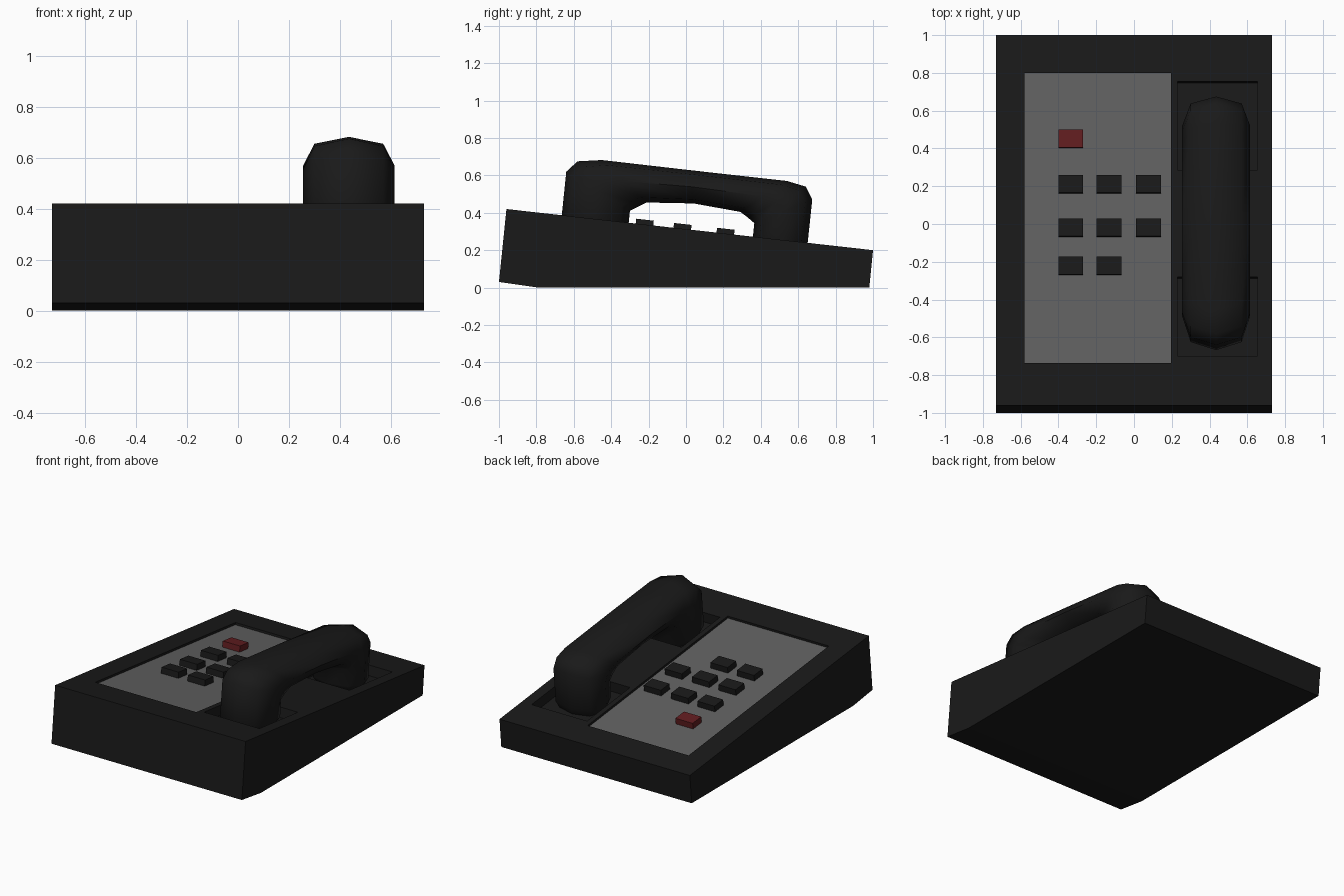
import bpy, bmesh, math
from mathutils import Matrix, Vector

if "Cube" in bpy.data.objects:
    bpy.data.objects.remove(bpy.data.objects["Cube"])

TILT = -math.atan2(0.22, 1.96)          # slope of the top face


def material(name, rgb):
    m = bpy.data.materials.new(name)
    m.diffuse_color = (*rgb, 1)
    m.use_nodes = True
    m.node_tree.nodes["Principled BSDF"].inputs["Base Color"].default_value = m.diffuse_color
    return m


BLACK = material("black_plastic", (0.01, 0.01, 0.01))
GREY = material("grey_plate", (0.12, 0.12, 0.12))
RED = material("red_plastic", (0.12, 0.012, 0.014))


def make(name, bm, mat):
    bmesh.ops.recalc_face_normals(bm, faces=bm.faces)
    me = bpy.data.meshes.new(name)
    bm.to_mesh(me)
    bm.free()
    me.materials.append(mat)
    ob = bpy.data.objects.new(name, me)
    bpy.context.collection.objects.link(ob)
    return ob


def top_box(name, x0, x1, y0, y1, low, high, mat):
    """Box square to the sloped top; low/high are heights relative to it."""
    y = (y0 + y1) / 2
    origin = Vector(((x0 + x1) / 2, y, 0.42 + (y + 0.96) * math.tan(TILT)))
    bm = bmesh.new()
    bmesh.ops.create_cube(bm, size=1, matrix=(
        Matrix.Translation(origin) @ Matrix.Rotation(TILT, 4, 'X')
        @ Matrix.Translation((0, 0, (low + high) / 2))
        @ Matrix.Diagonal((x1 - x0, (y1 - y0) / math.cos(TILT), high - low, 1))))
    return make(name, bm, mat)


# Wedge body from its side profile
bm = bmesh.new()
profile = [(-0.96, 0.42), (-1, 0.03), (-0.79, 0), (0.98, 0), (1, 0.2)]
face = bm.faces.new([bm.verts.new((-0.73, y, z)) for y, z in profile])
ext = bmesh.ops.extrude_face_region(bm, geom=[face])
bmesh.ops.translate(bm, vec=(1.46, 0, 0),
                    verts=[v for v in ext["geom"] if isinstance(v, bmesh.types.BMVert)])
body = make("body", bm, BLACK)

# Keypad recess and the two handset cradles
PLATE = (-0.58, 0.195, -0.735, 0.80)
cuts = [(*PLATE, -0.03), (0.23, 0.655, -0.70, -0.28, -0.07), (0.23, 0.655, 0.285, 0.755, -0.07)]
for x0, x1, y0, y1, depth in cuts:
    cutter = top_box("cutter", x0, x1, y0, y1, depth, 0.1, BLACK)
    cutter.hide_render = True
    mod = body.modifiers.new("recess", 'BOOLEAN')
    mod.operation, mod.solver, mod.object = 'DIFFERENCE', 'EXACT', cutter
    bpy.context.view_layer.objects.active = body
    bpy.ops.object.modifier_apply(modifier=mod.name)
    bpy.data.objects.remove(cutter)

# Keypad plate and buttons
top_box("keypad_plate", *PLATE, -0.03, -0.015, GREY)


def button(name, x, y, mat):
    top_box(name, x - 0.066, x + 0.066, y - 0.047, y + 0.047, -0.02, 0.026, mat)


cols = (-0.335, -0.132, 0.077)
for row, (y, count) in enumerate([(0.21, 3), (-0.02, 3), (-0.222, 2)]):
    for col in range(count):
        button(f"button_{row}_{col}", cols[col], y, BLACK)
button("red_button", cols[0], 0.45, RED)

# Handset: octagonal rings between outer and inner side-view points
rings = [((-0.65, 0.312), (-0.33, 0.276)), ((-0.668, 0.35), (-0.31, 0.31)),
         ((-0.64, 0.62), (-0.30, 0.41)), ((-0.58, 0.675), (-0.26, 0.43)),
         ((-0.45, 0.682), (-0.21, 0.455)), ((0.02, 0.628), (0.04, 0.45)),
         ((0.54, 0.57), (0.29, 0.405)), ((0.64, 0.54), (0.33, 0.375)),
         ((0.675, 0.47), (0.365, 0.345)), ((0.648, 0.215), (0.355, 0.245)),
         ((0.625, 0.172), (0.38, 0.199))]
octagon = [(0, 1), (0.75, 0.76), (1, 0), (0.75, -0.76),
           (0, -1), (-0.75, -0.76), (-1, 0), (-0.75, 0.76)]
bm = bmesh.new()
loops = []
for i, (outer, inner) in enumerate(rings):
    o, n = Vector(outer), Vector(inner)
    half = 0.155 if i in (0, len(rings) - 1) else 0.18
    loops.append([bm.verts.new((0.435 + half * u, *((o + n) / 2 + (o - n) / 2 * v)))
                  for u, v in octagon])
for a, b in zip(loops, loops[1:]):
    for k in range(8):
        bm.faces.new((a[k], a[(k + 1) % 8], b[(k + 1) % 8], b[k]))
bm.faces.new(loops[0])
bm.faces.new(loops[-1])
handset = make("handset", bm, BLACK)
bpy.context.view_layer.objects.active = handset
handset.select_set(True)
bpy.ops.object.shade_smooth_by_angle(angle=math.radians(60))
